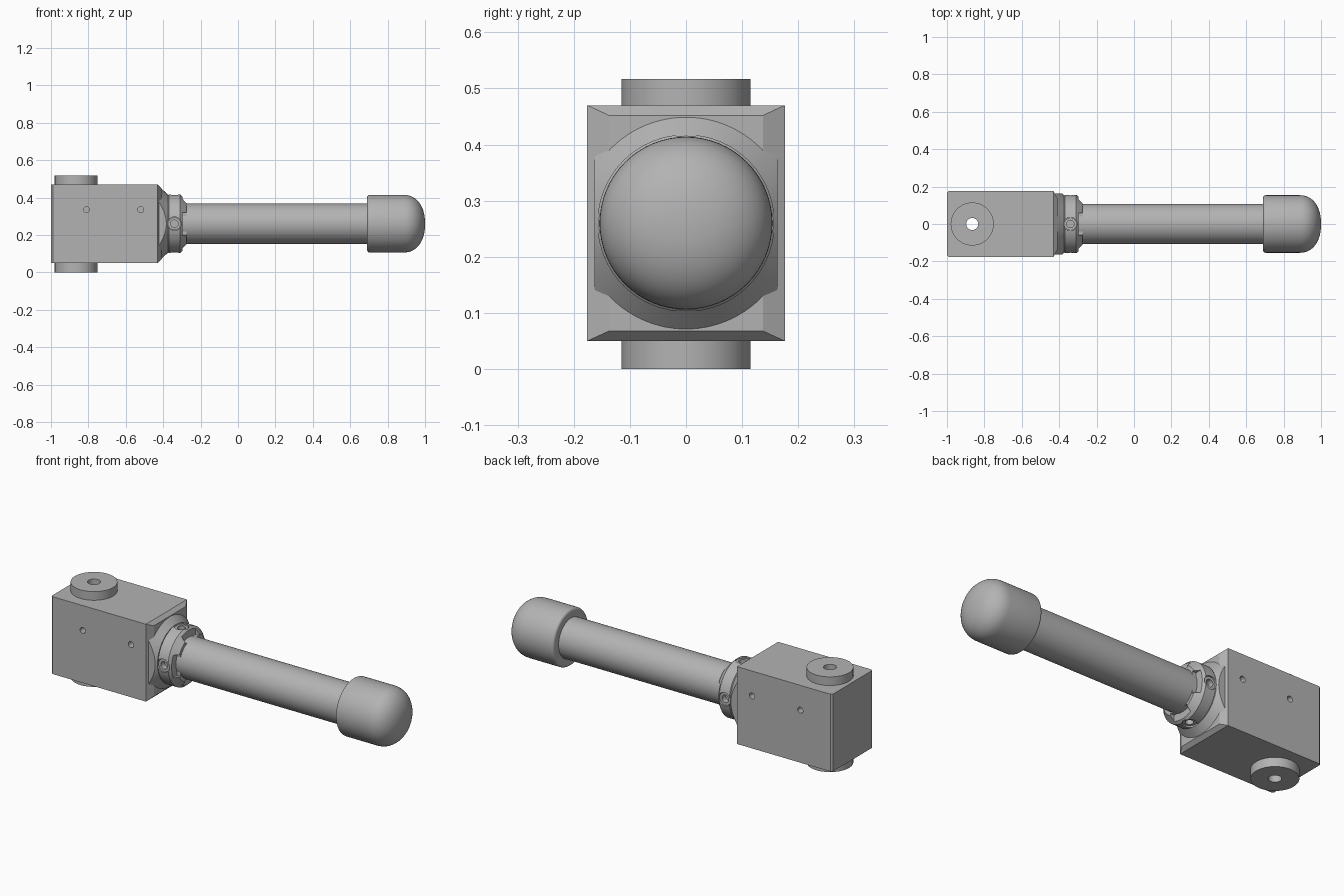
import bpy, bmesh, math
from mathutils import Matrix, Vector

if "Cube" in bpy.data.objects:
    bpy.data.objects.remove(bpy.data.objects["Cube"], do_unlink=True)

AXIS_Z = 0.26
PIVOT_X = -0.865
COLLAR_X = -0.34

metal = bpy.data.materials.new("satin grey metal")
metal.use_nodes = True
GREY = (0.45, 0.45, 0.45, 1)
metal.diffuse_color = GREY
metal.node_tree.nodes["Principled BSDF"].inputs["Base Color"].default_value = GREY


def finish(name, bm):
    bmesh.ops.recalc_face_normals(bm, faces=bm.faces)
    mesh = bpy.data.meshes.new(name)
    bm.to_mesh(mesh)
    bm.free()
    mesh.materials.append(metal)
    obj = bpy.data.objects.new(name, mesh)
    bpy.context.collection.objects.link(obj)
    return obj


def loft(name, rings):
    """Skin a row of matching closed rings and cap both ends."""
    bm = bmesh.new()
    rows = [[bm.verts.new(p) for p in ring] for ring in rings]
    n = len(rows[0])
    for a, b in zip(rows, rows[1:]):
        for i in range(n):
            j = (i + 1) % n
            bm.faces.new((a[i], a[j], b[j], b[i]))
    bm.faces.new(rows[0])
    bm.faces.new(rows[-1])
    return finish(name, bm)


def turned(name, profile, sides=64):
    """Turn (x, radius) points about the long axis."""
    angles = [math.tau * i / sides for i in range(sides)]
    return loft(name, [[(x, r * math.cos(a), AXIS_Z + r * math.sin(a)) for a in angles]
                       for x, r in profile])


def rod(name, start, end, radius, sides=48):
    start, end = Vector(start), Vector(end)
    axis = end - start
    place = Matrix.Translation((start + end) / 2) @ axis.to_track_quat('Z', 'Y').to_matrix().to_4x4()
    bm = bmesh.new()
    bmesh.ops.create_cone(bm, cap_ends=True, segments=sides, radius1=radius,
                          radius2=radius, depth=axis.length, matrix=place)
    return finish(name, bm)


def block(name, centre, size):
    bm = bmesh.new()
    bmesh.ops.create_cube(bm, size=1, matrix=Matrix.Translation(centre) @ Matrix.Diagonal((*size, 1)))
    return finish(name, bm)


def combine(obj, tool, operation='DIFFERENCE'):
    mod = obj.modifiers.new(operation.lower(), 'BOOLEAN')
    mod.object, mod.operation, mod.solver = tool, operation, 'EXACT'
    bpy.context.view_layer.objects.active = obj
    bpy.ops.object.modifier_apply(modifier=mod.name)
    bpy.data.objects.remove(tool, do_unlink=True)


def radial(x, angle, distance):
    return Vector((x, distance * math.cos(angle), AXIS_Z + distance * math.sin(angle)))


# Housing block with bevelled front
housing = loft("housing", [
    [(x, sy * y, AXIS_Z + sz * z) for sy, sz in ((-1, -1), (1, -1), (1, 1), (-1, 1))]
    for x, y, z in ((-1, 0.168, 0.21), (-0.99, 0.176, 0.21),
                    (-0.43, 0.176, 0.21), (-0.41, 0.137, 0.192))])

# Conical nose, trimmed flat on both sides
nose = turned("nose", [(-0.5, 0.2), (-0.435, 0.208), (-0.43, 0.208), (-0.375, 0.155)], 96)
combine(nose, block("nose_trim", (-0.43, 0, AXIS_Z), (0.3, 0.326, 0.6)), 'INTERSECT')
combine(housing, nose, 'UNION')

# Pivot bosses with a bore right through
combine(housing, rod("boss", (PIVOT_X, 0, 0), (PIVOT_X, 0, 0.517), 0.115, 64), 'UNION')
combine(housing, rod("bore", (PIVOT_X, 0, -0.1), (PIVOT_X, 0, 0.7), 0.032))

# Pin holes on both sides
for side in (-1, 1):
    for x in (-0.81, -0.52):
        combine(housing, rod("pin_hole", (x, side * 0.12, 0.335), (x, side * 0.25, 0.335), 0.016, 24))

# Collar with notched rim and screw holes
collar = turned("collar", [(-0.39, 0.14), (-0.375, 0.15), (-0.37, 0.158),
                           (-0.31, 0.158), (-0.275, 0.125)])
quarters = [i * math.pi / 2 for i in range(4)]
for angle in quarters:
    across = 0.12
    along_y = abs(math.cos(angle)) > 0.5
    size = (0.05, 0.1, across) if along_y else (0.05, across, 0.1)
    combine(collar, block("notch", radial(-0.272, angle, 0.15), size))
    combine(collar, rod("screw_hole", radial(COLLAR_X, angle, 0.11), radial(COLLAR_X, angle, 0.2), 0.036))

# Hollow set screws
screws = []
for angle in quarters:
    screw = rod("set_screw", radial(COLLAR_X, angle, 0.1), radial(COLLAR_X, angle, 0.148), 0.034)
    combine(screw, rod("socket", radial(COLLAR_X, angle, 0.118), radial(COLLAR_X, angle, 0.2), 0.02, 24))
    screws.append(screw)

# Shaft
shaft = turned("shaft", [(-0.38, 0.108), (0.72, 0.108)])

# Rounded knob
dome = [(0.885 + 0.115 * math.sin(t) ** 0.9, 0.154 * math.cos(t) ** 0.9)
        for t in (math.pi / 2 * i / 16 for i in range(16))]
lip = [(0.705 - 0.015 * math.cos(t), 0.139 + 0.015 * math.sin(t))
       for t in (math.pi / 2 * i / 5 for i in range(6))]
knob = turned("knob", lip + dome + [(1.0, 0.004)])

# Smooth round surfaces, keep edges crisp
bpy.ops.object.select_all(action='DESELECT')
for obj in [housing, collar, shaft, knob] + screws:
    obj.select_set(True)
bpy.context.view_layer.objects.active = housing
bpy.ops.object.shade_smooth_by_angle(angle=math.radians(25))
